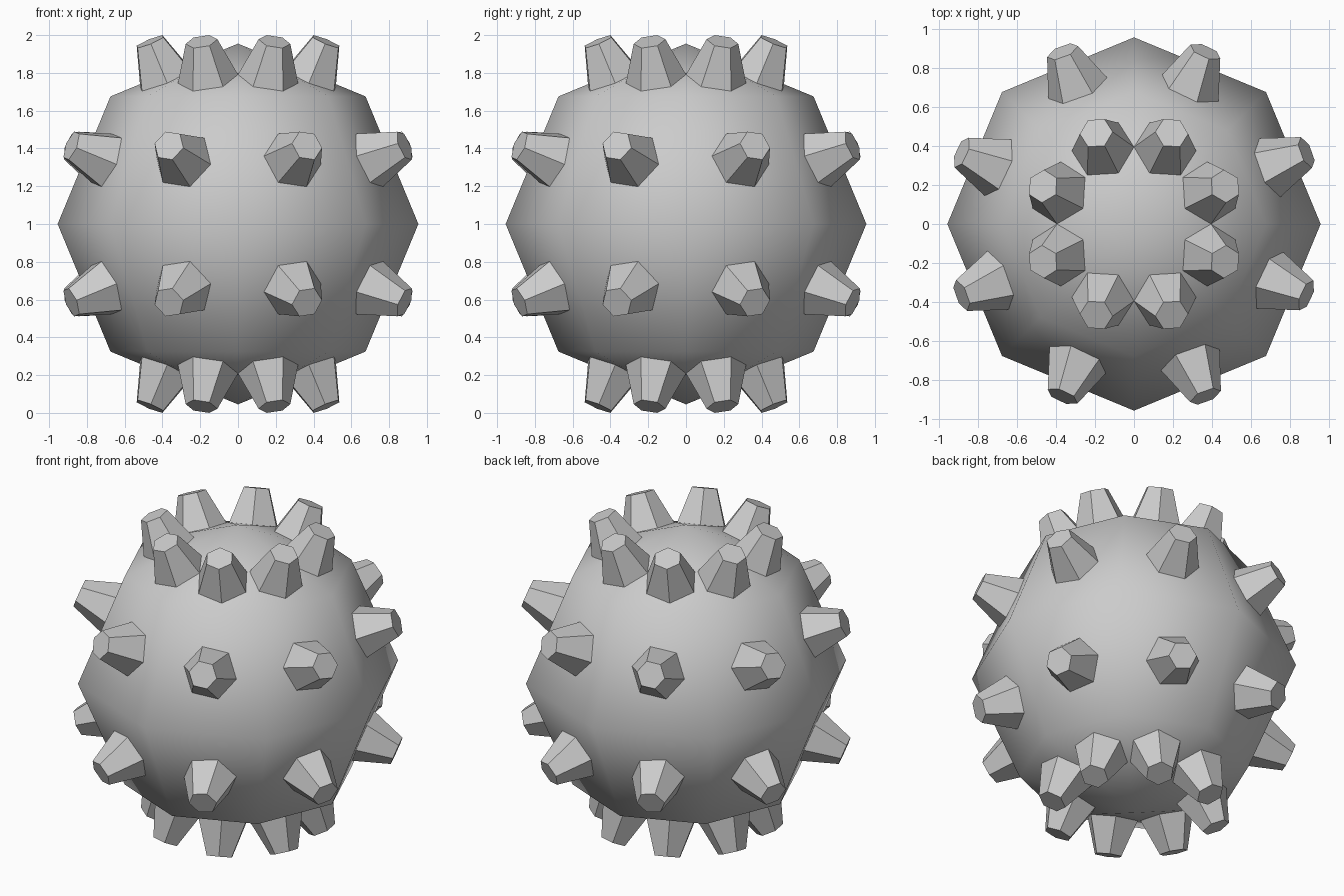
import bpy, bmesh
from math import sin, cos, radians
from mathutils import Vector, Matrix

if "Cube" in bpy.data.objects:
    bpy.data.objects.remove(bpy.data.objects["Cube"])

R = 0.955                                   # body radius
CENTRE = Vector((0, 0, 1))
BASE_R, TIP_R, LENGTH = 0.161, 0.085, 0.216  # stud sizes


def point(lon, lat):
    a, b = radians(lon), radians(lat)
    return R * Vector((cos(a) * cos(b), sin(a) * cos(b), sin(b)))


def add_object(name, bm, smooth):
    mesh = bpy.data.meshes.new(name)
    bm.normal_update()
    for f in bm.faces:
        f.smooth = smooth
    bm.to_mesh(mesh)
    bm.free()
    ob = bpy.data.objects.new(name, mesh)
    bpy.context.collection.objects.link(ob)
    return ob


# Smooth-shaded, coarse ball: 8 segments, 4 rings
bm = bmesh.new()
bmesh.ops.create_uvsphere(bm, u_segments=8, v_segments=4, radius=R,
                          matrix=Matrix.Translation(CENTRE))
add_object("body", bm, True)


def stud(bm, corners, edge):
    """Tapered hexagonal stud standing on a face, squared to one of its edges."""
    mid = sum(corners, Vector()) / len(corners)
    n = (corners[1] - corners[0]).cross(corners[2] - corners[0]).normalized()
    if n.dot(mid) < 0:
        n = -n
    y = n.cross(edge).normalized()
    x = y.cross(n)
    m = Matrix((x, y, n)).transposed().to_4x4()
    m.translation = CENTRE + mid + n * (LENGTH / 2)
    bmesh.ops.create_cone(bm, cap_ends=True, segments=6, radius1=BASE_R,
                          radius2=TIP_R, depth=LENGTH, matrix=m)


# One stud on each of the 32 faces of the ball
polar, middle = bmesh.new(), bmesh.new()
for s in (1, -1):
    for i in range(8):
        a, b = 45 * i, 45 * (i + 1)
        pole = point(0, 90 * s)
        near = a if i % 2 == 0 else b       # meridian lying on the x or y axis
        stud(polar, [pole, point(a, 45 * s), point(b, 45 * s)],
             point(near, 45 * s) - pole)
        stud(middle, [point(a, 0), point(b, 0), point(b, 45 * s), point(a, 45 * s)],
             point(a, 45 * s) - point(a, 0))
add_object("polar_studs", polar, False)
add_object("middle_studs", middle, False)
